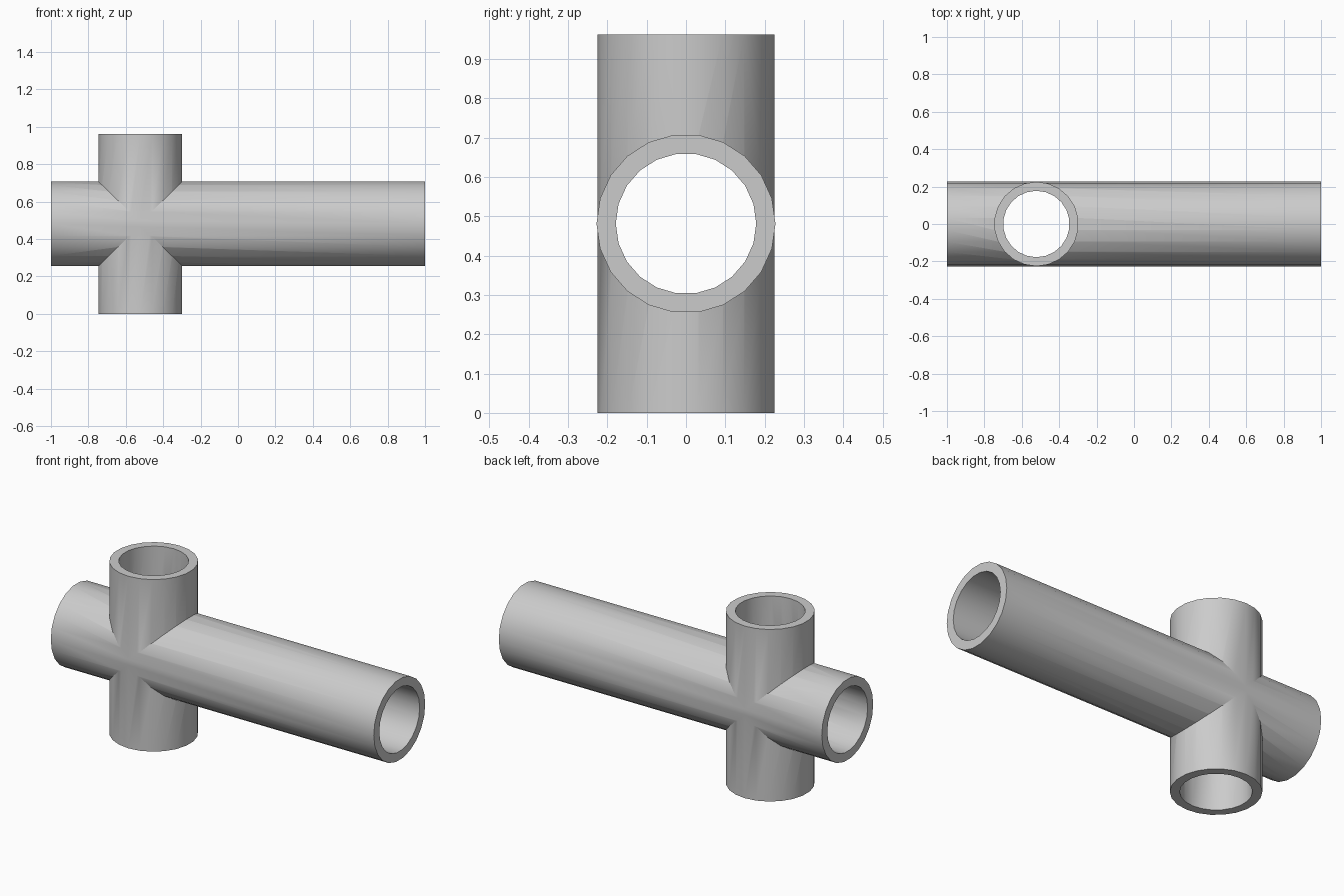
import bpy
import math

SIDES = 22
CENTRE_Z = 0.4815
BRANCH_X = -0.522

default_cube = bpy.data.objects.get("Cube")
if default_cube:
    bpy.data.objects.remove(default_cube, do_unlink=True)

# Plain grey for the whole fitting
grey = bpy.data.materials.new("light grey")
grey.use_nodes = True
colour = (0.6, 0.6, 0.6, 1)
grey.diffuse_color = colour
grey.node_tree.nodes["Principled BSDF"].inputs["Base Color"].default_value = colour


def rod(name, radius, length, location, rotation):
    bpy.ops.mesh.primitive_cylinder_add(
        vertices=SIDES, radius=radius, depth=length,
        location=location, rotation=rotation)
    obj = bpy.context.object
    obj.name = name
    bpy.ops.object.transform_apply(location=False, rotation=True, scale=True)
    obj.data.materials.append(grey)
    return obj


def combine(target, tool, operation):
    mod = target.modifiers.new(tool.name, "BOOLEAN")
    mod.operation = operation
    mod.solver = "EXACT"
    mod.object = tool
    bpy.context.view_layer.objects.active = target
    bpy.ops.object.modifier_apply(modifier=mod.name)
    bpy.data.objects.remove(tool, do_unlink=True)


def main_rod(name, radius, length):
    return rod(name, radius, length, (0, 0, CENTRE_Z), (0, math.pi / 2, 0))


def branch_rod(name, radius, length):
    return rod(name, radius, length, (BRANCH_X, 0, CENTRE_Z), (0, 0, 0))


# Solid cross of a long pipe and a short upright branch
pipe = main_rod("cross_pipe", 0.2277, 2)
combine(pipe, branch_rod("branch", 0.2255, 2 * CENTRE_Z), "UNION")

# Both bores run right through
combine(pipe, main_rod("main_bore", 0.1787, 2.2), "DIFFERENCE")
combine(pipe, branch_rod("branch_bore", 0.1775, 1.2), "DIFFERENCE")

# Smooth walls with crisp rims
bpy.ops.object.select_all(action="DESELECT")
pipe.select_set(True)
bpy.context.view_layer.objects.active = pipe
bpy.ops.object.shade_smooth_by_angle(angle=math.radians(30))
